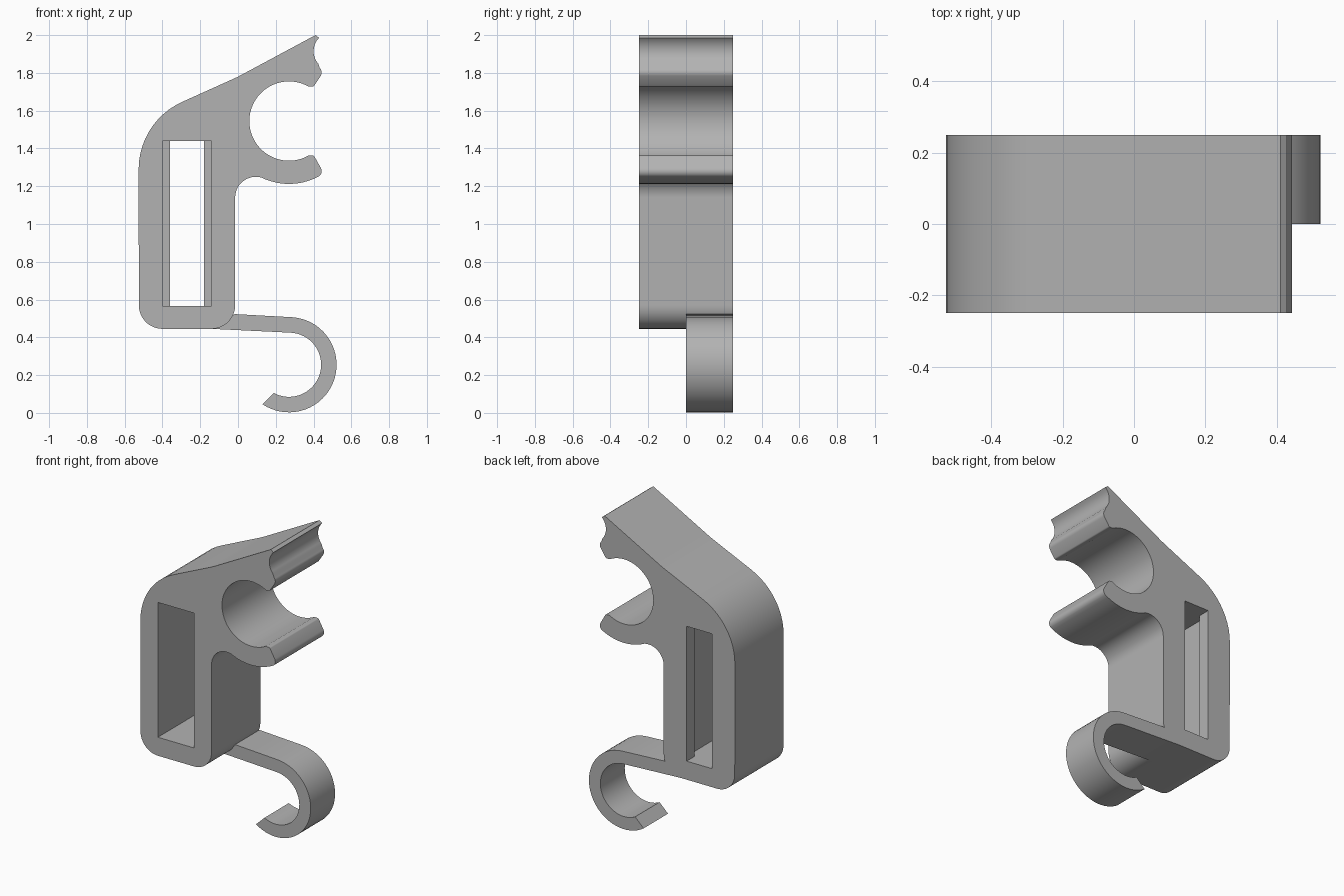
import bpy, bmesh
from math import sin, cos, radians

old = bpy.data.objects.get("Cube")
if old:
    bpy.data.objects.remove(old, do_unlink=True)

grey = bpy.data.materials.new("plain grey")
grey.use_nodes = True
GREY = (0.45, 0.45, 0.45, 1)
grey.diffuse_color = GREY
grey.node_tree.nodes["Principled BSDF"].inputs["Base Color"].default_value = GREY


def arc(cx, cz, r, start, end, step=6):
    """Points on an arc, angles in degrees from +x towards +z."""
    n = max(2, round(abs(end - start) / step))
    angles = [radians(start + (end - start) * i / n) for i in range(n + 1)]
    return [(cx + r * cos(a), cz + r * sin(a)) for a in angles]


def extrude_profile(name, points, y0, y1):
    """Solid made by sweeping an x-z outline from y0 to y1."""
    bm = bmesh.new()
    face = bm.faces.new([bm.verts.new((x, y0, z)) for x, z in points])
    swept = bmesh.ops.extrude_face_region(bm, geom=[face])["geom"]
    verts = [v for v in swept if isinstance(v, bmesh.types.BMVert)]
    bmesh.ops.translate(bm, verts=verts, vec=(0, y1 - y0, 0))
    bmesh.ops.recalc_face_normals(bm, faces=bm.faces)
    mesh = bpy.data.meshes.new(name)
    bm.to_mesh(mesh)
    bm.free()
    mesh.materials.append(grey)
    obj = bpy.data.objects.new(name, mesh)
    bpy.context.collection.objects.link(obj)
    return obj


def activate(obj):
    bpy.ops.object.select_all(action='DESELECT')
    obj.select_set(True)
    bpy.context.view_layer.objects.active = obj


def cut_slot(obj, x0, x1, y0, y1):
    """Rectangular slot through the body."""
    cutter = extrude_profile("slot_cutter", [(x0, 0.565), (x1, 0.565), (x1, 1.44), (x0, 1.44)], y0, y1)
    cutter.hide_render = True
    mod = obj.modifiers.new("slot", 'BOOLEAN')
    mod.operation = 'DIFFERENCE'
    mod.solver = 'EXACT'
    mod.object = cutter
    activate(obj)
    bpy.ops.object.modifier_apply(modifier=mod.name)
    bpy.data.objects.remove(cutter, do_unlink=True)


HALF = 0.25
CLIP_X, CLIP_Z = 0.27, 1.545

# Body: lower corners, neck fillet, clip jaws, sloping top and rounded shoulder
corner = arc(-0.14, 0.57, 0.125, -90, 0)
outline = arc(-0.4, 0.57, 0.125, 180, 270) + corner
outline += arc(0.095, 1.14, 0.11, 180, 75)
outline += arc(CLIP_X, CLIP_Z, 0.333, 247, 295)
outline += arc(0.408, 1.28, 0.035, -50, 30, 16)
outline += arc(0.395, 1.35, 0.012, 30, 110, 20)
outline += arc(CLIP_X, CLIP_Z, 0.21, -60, -300)
outline += arc(0.393, 1.74, 0.013, -100, -35, 20)
outline += arc(0.408, 1.802, 0.035, -30, 45, 15)
outline += arc(0.5, 1.915, 0.1, 222, 135, 9)
outline += [(0.41, 2.0), (0.03, 1.796), (0.0, 1.78), (-0.03, 1.766)]
outline += arc(-0.135, 1.29, 0.391, 114, 180)
body = extrude_profile("clip_body", outline, -HALF, HALF)

# Stepped slot: wide from the front, narrow lip at the back
cut_slot(body, -0.36, -0.18, -0.4, 0.4)
cut_slot(body, -0.4, -0.14, -0.4, 0.17)

# Hook: half-depth arm that curls round below the clip
hook_outline = corner[::-1] + arc(0.27, 0.255, 0.17, 86, -118)
hook_outline += arc(0.27, 0.255, 0.252, -124, 86) + [(-0.016, 0.523)]
# keep only the lower part of the shared corner, under the arm's top edge
hook_outline = [p for i, p in enumerate(hook_outline) if i >= len(corner) or p[1] < 0.52]
hook = extrude_profile("hook", hook_outline, 0, HALF)

for part in (body, hook):
    activate(part)
    bpy.ops.object.shade_smooth_by_angle(angle=radians(28))
